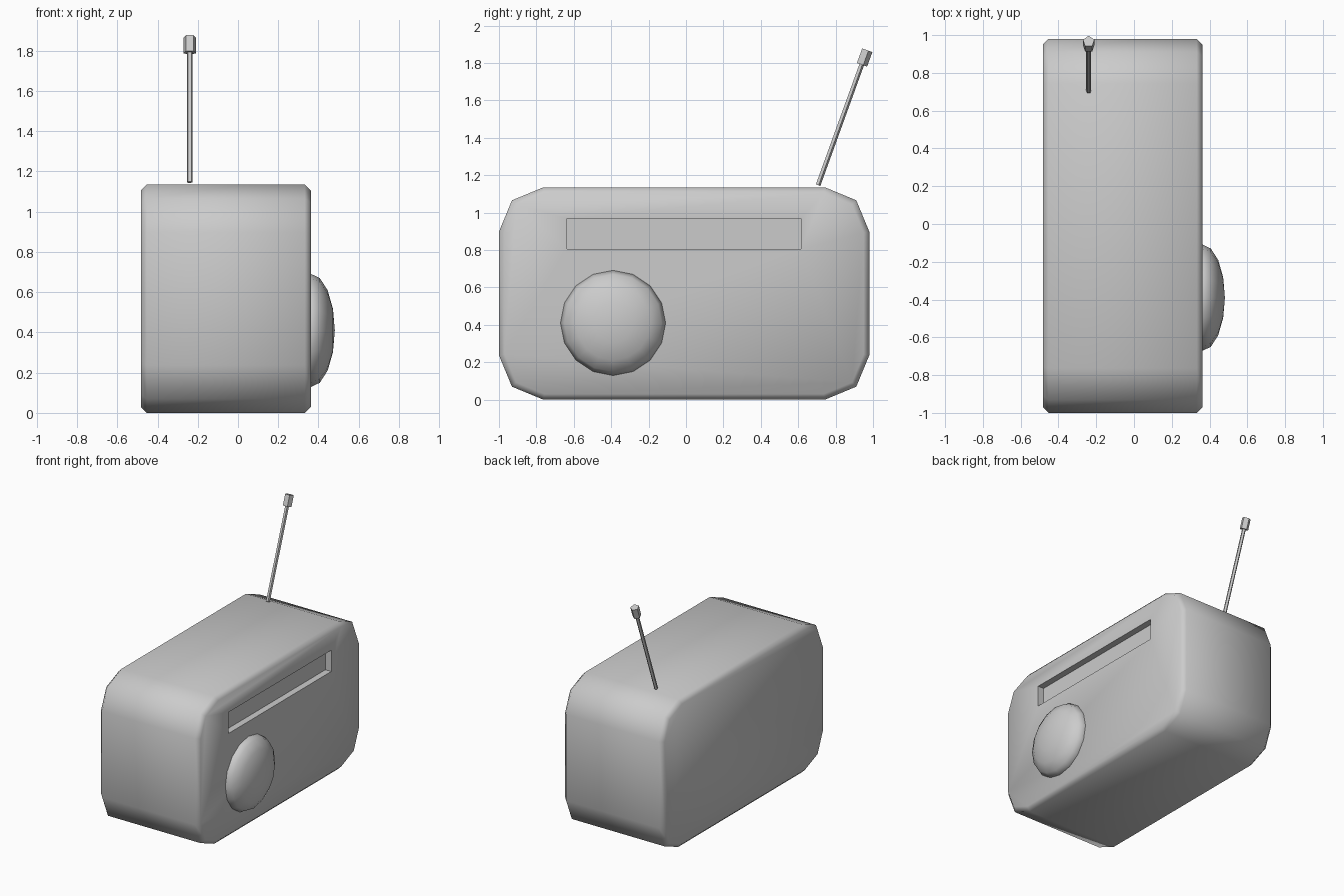
import bpy, bmesh
from math import radians, pi
from mathutils import Matrix, Vector

if "Cube" in bpy.data.objects:
    bpy.data.objects.remove(bpy.data.objects["Cube"])


def make(name, bm, smooth_angle=None):
    mesh = bpy.data.meshes.new(name)
    bm.normal_update()
    bm.to_mesh(mesh)
    bm.free()
    ob = bpy.data.objects.new(name, mesh)
    bpy.context.collection.objects.link(ob)
    if smooth_angle:
        smooth(ob, smooth_angle)
    return ob


def smooth(ob, angle):
    bpy.ops.object.select_all(action='DESELECT')
    ob.select_set(True)
    bpy.context.view_layer.objects.active = ob
    bpy.ops.object.shade_smooth_by_angle(angle=radians(angle))


def box(lo, hi):
    bm = bmesh.new()
    lo, hi = Vector(lo), Vector(hi)
    bmesh.ops.create_cube(bm, size=1, matrix=Matrix.Translation((lo + hi) / 2)
                          @ Matrix.Diagonal((*(hi - lo), 1)))
    return bm


# Cabinet: box with rounded long edges, then chamfered rims on both broad faces
bm = box((-0.483, -1.0, 0), (0.362, 0.98, 1.135))
long_edges = [e for e in bm.edges if abs(e.verts[0].co.x - e.verts[1].co.x) > 0.1]
bmesh.ops.bevel(bm, geom=long_edges, offset=0.237, segments=2, profile=0.5,
                affect='EDGES')
rims = [e for e in bm.edges if abs(e.verts[0].co.x - e.verts[1].co.x) < 0.01]
bmesh.ops.bevel(bm, geom=rims, offset=0.03, segments=1, affect='EDGES')
cabinet = make("cabinet", bm)

# Tuning slot recessed into the broad face
cutter = make("slot_cutter", box((0.312, -0.635, 0.805), (0.5, 0.615, 0.968)))
cutter.hide_render = True
cut = cabinet.modifiers.new("slot", 'BOOLEAN')
cut.operation = 'DIFFERENCE'
cut.solver = 'EXACT'
cut.object = cutter
bpy.context.view_layer.objects.active = cabinet
bpy.ops.object.modifier_apply(modifier=cut.name)
bpy.data.objects.remove(cutter)
smooth(cabinet, 60)

# Speaker dome: flattened sphere half sunk into the face
bm = bmesh.new()
bmesh.ops.create_uvsphere(bm, u_segments=16, v_segments=8, radius=0.282,
                          matrix=Matrix.Translation((0.36, -0.39, 0.41))
                          @ Matrix.Diagonal((0.43, 1, 1, 1))
                          @ Matrix.Rotation(pi / 2, 4, 'Y'))
make("speaker_dome", bm, 60)

# Antenna: tilted five-sided rod and tip sharing one axis
base = Matrix.Translation((-0.24, 0.705, 1.147)) @ Matrix.Rotation(radians(-19.9), 4, 'X')


def prism(name, radius, start, end):
    bm = bmesh.new()
    bmesh.ops.create_cone(bm, cap_ends=True, segments=5, radius1=radius,
                          radius2=radius, depth=end - start)
    # turn one corner towards the +y side
    corner = bm.verts[:][0].co if not bm.verts else next(iter(bm.verts)).co
    turn = Vector((corner.x, corner.y)).angle_signed(Vector((0, 1)))
    bm.transform(base @ Matrix.Translation((0, 0, (start + end) / 2))
                 @ Matrix.Rotation(-turn, 4, 'Z'))
    make(name, bm)


prism("antenna_rod", 0.014, 0, 0.70)
prism("antenna_tip", 0.032, 0.685, 0.768)
